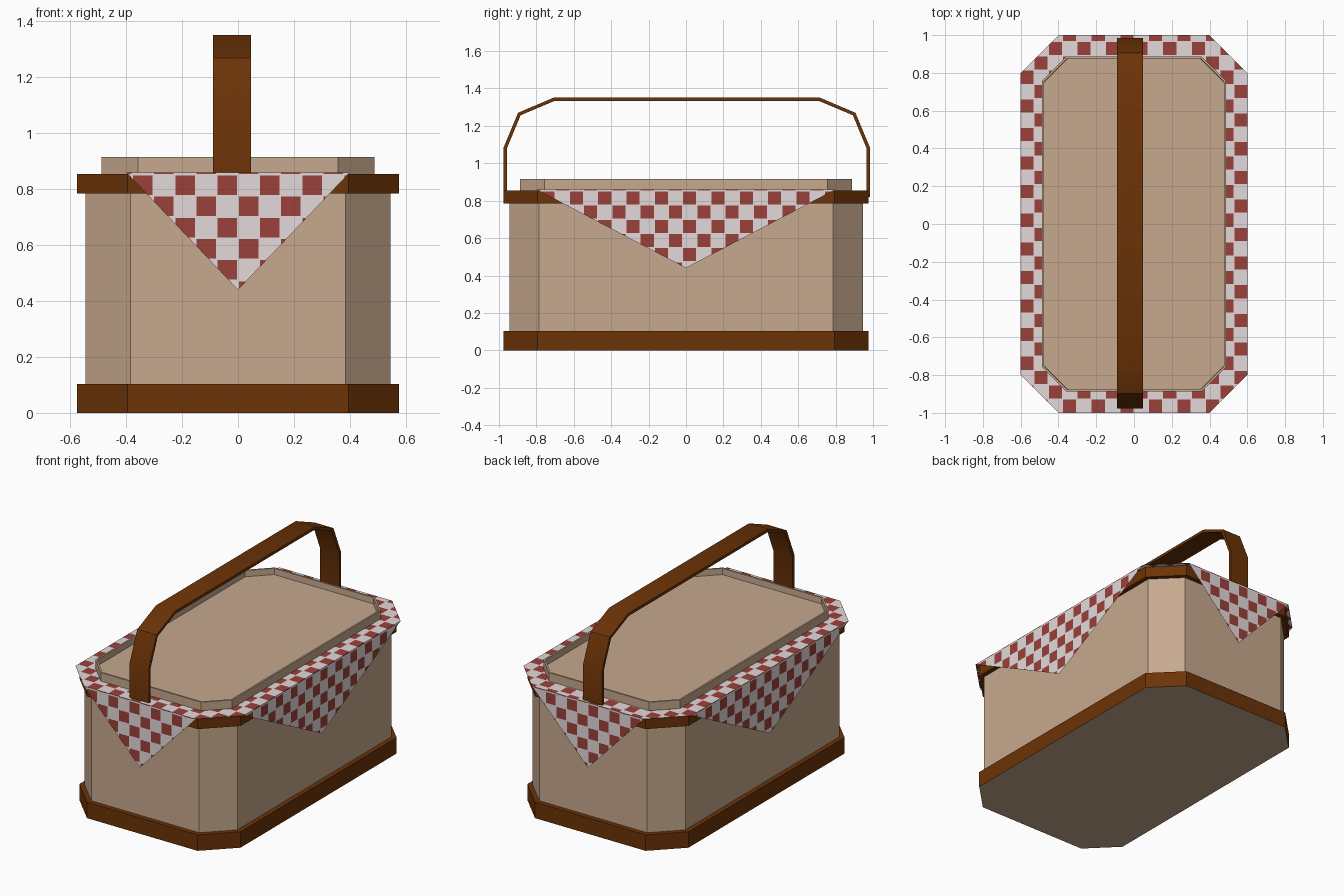
import bpy, bmesh, math
from mathutils import Vector

if "Cube" in bpy.data.objects:
    bpy.data.objects.remove(bpy.data.objects["Cube"])


def material(name, rgb):
    m = bpy.data.materials.new(name)
    m.diffuse_color = (*rgb, 1)
    m.use_nodes = True
    m.node_tree.nodes["Principled BSDF"].inputs["Base Color"].default_value = m.diffuse_color
    return m


TAN = material("tan wicker", (0.565, 0.395, 0.27))
WOOD = material("brown wood", (0.15, 0.033, 0.002))
WHITE = material("cloth white", (0.77, 0.70, 0.70))
RED = material("cloth red", (0.33, 0.052, 0.041))


def finish(bm, name, mats):
    me = bpy.data.meshes.new(name)
    bm.to_mesh(me)
    bm.free()
    for m in mats:
        me.materials.append(m)
    ob = bpy.data.objects.new(name, me)
    bpy.context.collection.objects.link(ob)
    return ob


def octagon(bm, hx, hy, c, z):
    """Rectangle with cut corners, counter-clockwise."""
    pts = [(hx, -hy + c), (hx, hy - c), (hx - c, hy), (-hx + c, hy),
           (-hx, hy - c), (-hx, -hy + c), (-hx + c, -hy), (hx - c, -hy)]
    return bm.faces.new([bm.verts.new((x, y, z)) for x, y in pts])


def prism(name, mats, hx, hy, c, z0, z1, rim=0, depth=0):
    bm = bmesh.new()
    bottom = octagon(bm, hx, hy, c, z0)
    geom = bmesh.ops.extrude_face_region(bm, geom=[bottom], use_keep_orig=True)["geom"]
    bmesh.ops.translate(bm, verts=[g for g in geom if isinstance(g, bmesh.types.BMVert)],
                        vec=(0, 0, z1 - z0))
    bmesh.ops.recalc_face_normals(bm, faces=bm.faces)
    if rim:  # sunken top panel
        top = max(bm.faces, key=lambda f: f.calc_center_median().z)
        bmesh.ops.inset_region(bm, faces=[top], thickness=rim)
        bmesh.ops.inset_region(bm, faces=[top], thickness=0.001, depth=-depth)
    for f in bm.faces:  # second material goes on the underside
        f.normal_update()
        f.material_index = int(len(mats) > 1 and f.normal.z < -0.5)
    return finish(bm, name, mats)


# Basket body, bands and lid
prism("basket_body", [TAN], 0.545, 0.945, 0.16, 0.05, 0.80)
prism("base_band", [WOOD, TAN], 0.575, 0.975, 0.18, 0.0, 0.103)
prism("top_band", [WOOD], 0.575, 0.975, 0.18, 0.785, 0.855)
prism("lid", [TAN], 0.488, 0.887, 0.13, 0.84, 0.915, rim=0.012, depth=0.04)

# Checked cloth: grid cuts, squares coloured alternately
CELL, GAP = 0.0757, 0.003
ORIGIN = (0.0, -0.018, 0.852)


def check(bm, name, axes, parity):
    for a in axes:
        n = Vector((0, 0, 0))
        n[a] = 1
        for k in range(-15, 16):
            for s in (-GAP, GAP):
                bmesh.ops.bisect_plane(bm, geom=bm.verts[:] + bm.edges[:] + bm.faces[:],
                                       plane_co=n * (ORIGIN[a] + k * CELL + s), plane_no=n)
    for f in bm.faces:
        co = f.calc_center_median()
        cells = [(co[a] - ORIGIN[a]) / CELL for a in axes]
        inside = all(GAP / CELL < c - math.floor(c) < 1 - GAP / CELL for c in cells)
        even = (sum(math.floor(c) for c in cells) + parity) % 2 == 0
        f.material_index = int(inside and even)
    finish(bm, name, [WHITE, RED])


# Flat ring of cloth around the lid
bm = bmesh.new()
outside = octagon(bm, 0.6, 1.0, 0.2, 0.86)
inside = octagon(bm, 0.46, 0.86, 0.13, 0.86)
o, i = outside.verts[:], inside.verts[:]
bm.faces.remove(outside)
bm.faces.remove(inside)
for k in range(8):
    j = (k + 1) % 8
    bm.faces.new((o[k], o[j], i[j], i[k]))
check(bm, "cloth_top", (0, 1), 0)

# Hanging triangular flaps
for s, end, side in ((-1, "front", "left"), (1, "back", "right")):
    bm = bmesh.new()
    bm.faces.new([bm.verts.new(p) for p in
                  ((s * 0.4, s, 0.86), (s * -0.4, s, 0.86), (0, s, 0.44))][::-1])
    check(bm, "cloth_flap_" + end, (0, 2), 0)
    bm = bmesh.new()
    bm.faces.new([bm.verts.new(p) for p in
                  ((s * 0.6, s * -0.8, 0.86), (s * 0.6, s * 0.8, 0.86), (s * 0.6, 0, 0.44))][::-1])
    check(bm, "cloth_flap_" + side, (1, 2), 1)

# Handle: flat strap bent over the basket
outer = [(0.980, 0.82), (0.980, 1.083), (0.902, 1.27), (0.712, 1.351)]
inner = [(0.962, 0.82), (0.962, 1.079), (0.888, 1.257), (0.708, 1.333)]
outer += [(-y, z) for y, z in reversed(outer)]
inner += [(-y, z) for y, z in reversed(inner)]
bm = bmesh.new()
rings = [[bm.verts.new((x, y + 0.004, z)) for x, (y, z) in
          ((-0.09, a), (0.047, a), (0.047, b), (-0.09, b))] for a, b in zip(outer, inner)]
for a, b in zip(rings, rings[1:]):
    for k in range(4):
        bm.faces.new((a[k], a[(k + 1) % 4], b[(k + 1) % 4], b[k]))
bm.faces.new(rings[0])
bm.faces.new(rings[-1])
bmesh.ops.recalc_face_normals(bm, faces=bm.faces)
handle = finish(bm, "handle", [WOOD])
bpy.context.view_layer.objects.active = handle
handle.select_set(True)
bpy.ops.object.shade_smooth_by_angle(angle=math.radians(30))
